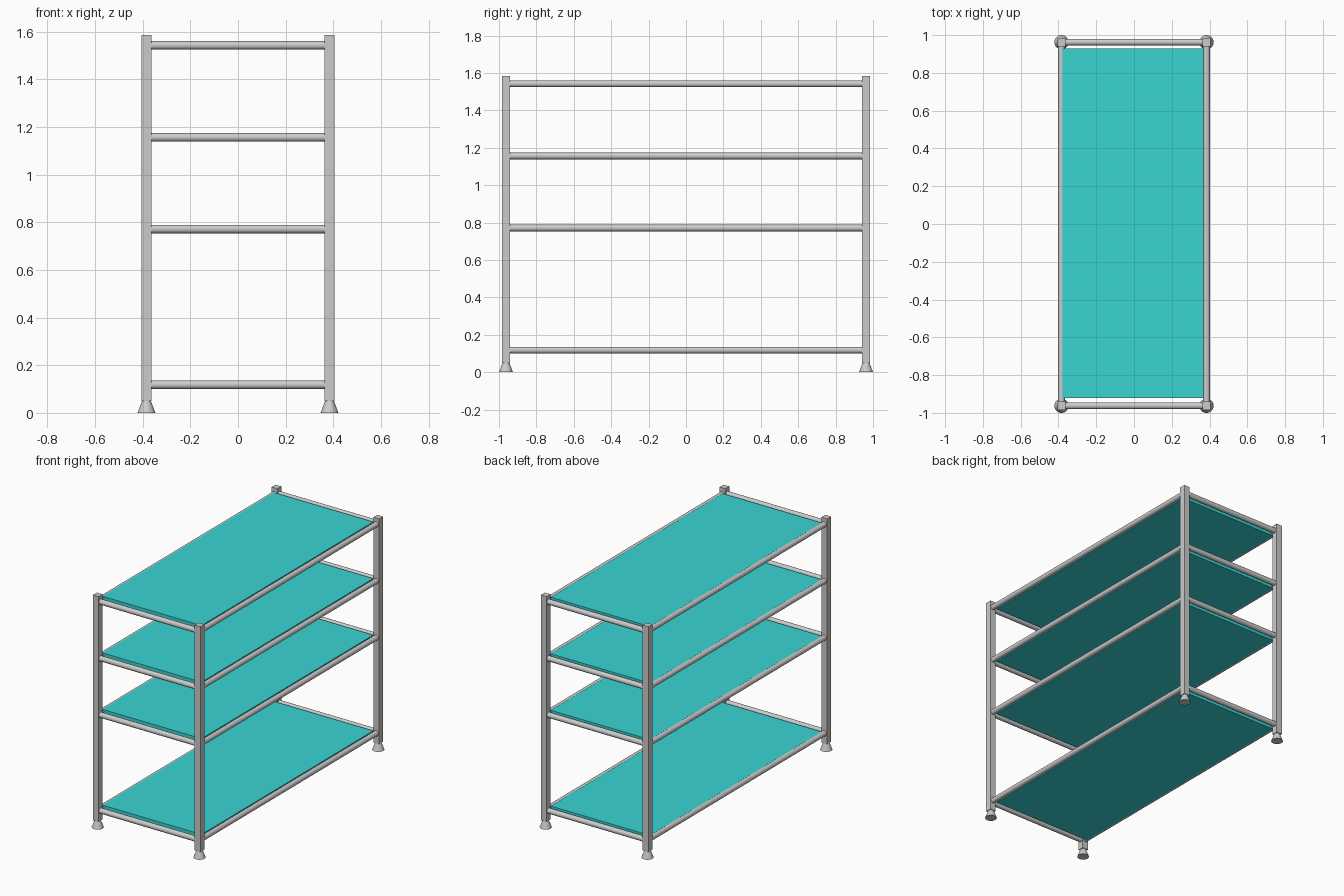
import bpy, math

if "Cube" in bpy.data.objects:
    bpy.data.objects.remove(bpy.data.objects["Cube"])

PX, PY = 0.384, 0.9625        # post centres
POST = 0.043                  # post width
RAIL_R = 0.018
LEVELS = [0.118, 0.771, 1.156, 1.542]

teal = bpy.data.materials.new("teal_shelf")
teal.diffuse_color = (0.04, 0.66, 0.65, 1)
teal.use_nodes = True
teal.node_tree.nodes["Principled BSDF"].inputs["Base Color"].default_value = teal.diffuse_color


def box(name, loc, size):
    bpy.ops.mesh.primitive_cube_add(size=1, location=loc)
    ob = bpy.context.object
    ob.name = name
    ob.scale = size
    bpy.ops.object.transform_apply(location=False, rotation=False, scale=True)
    return ob


def round_part(name, loc, r1, r2, depth, rot=(0, 0, 0)):
    bpy.ops.mesh.primitive_cone_add(vertices=32, radius1=r1, radius2=r2,
                                    depth=depth, location=loc, rotation=rot)
    ob = bpy.context.object
    ob.name = name
    bpy.ops.object.shade_smooth_by_angle(angle=math.radians(35))
    return ob


# Corner posts on flared feet
for sx in (-1, 1):
    for sy in (-1, 1):
        x, y = sx * PX, sy * PY
        box("post", (x, y, 0.8175), (POST, POST, 1.535))
        round_part("foot", (x, y, 0.026), 0.0375, 0.018, 0.052)

for z in LEVELS:
    # Rails around each level
    for s in (-1, 1):
        round_part("end_rail", (0, s * PY, z), RAIL_R, RAIL_R, 2 * PX - 0.03,
                   (0, math.pi / 2, 0))
        round_part("side_rail", (s * PX, 0, z), RAIL_R, RAIL_R, 2 * PY - 0.03,
                   (math.pi / 2, 0, 0))
    # Shelf board, flush with the rails
    shelf = box("shelf", (-0.005, 0.005, z), (0.748, 1.85, 0.035))
    shelf.data.materials.append(teal)
